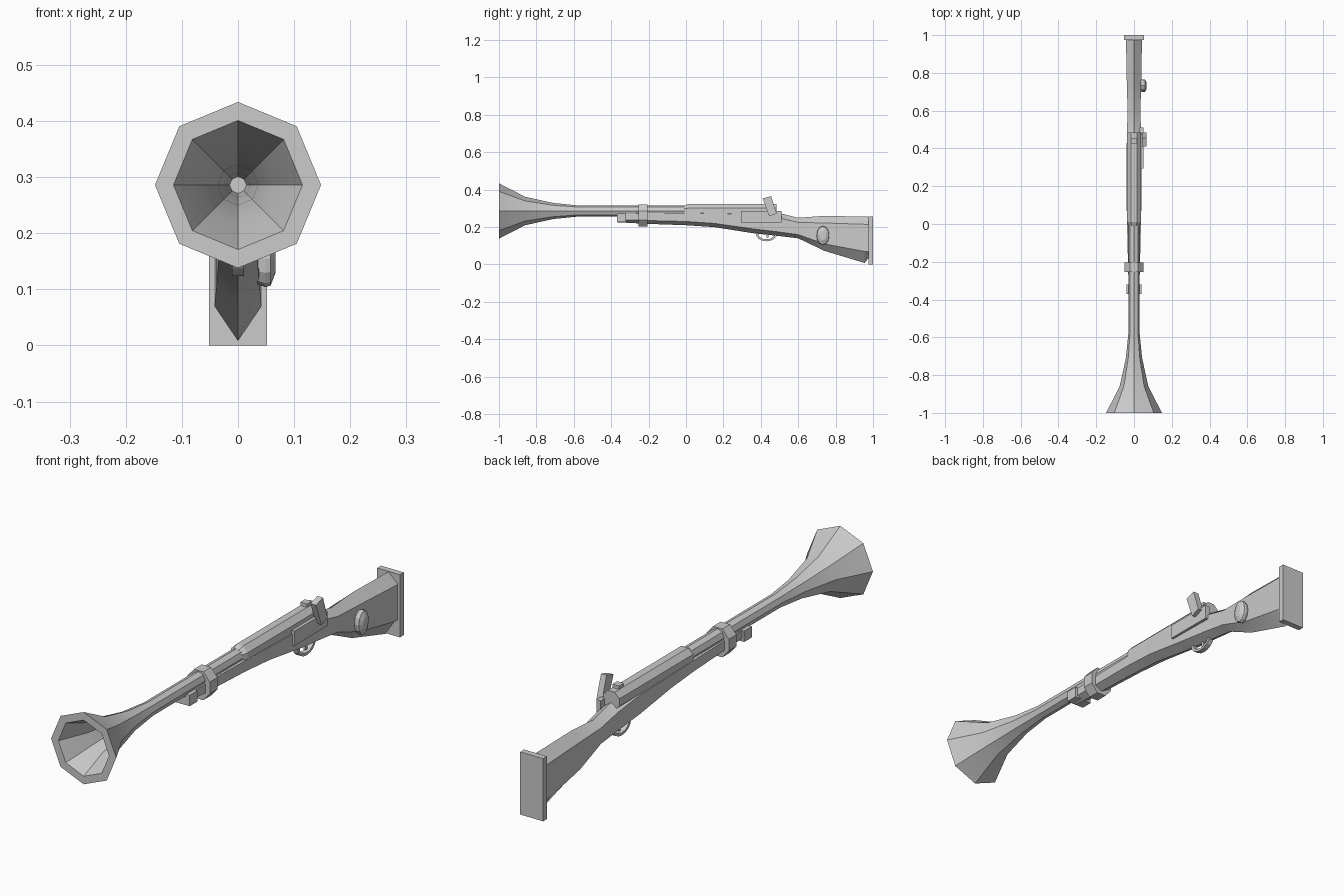
import bpy, bmesh, math

if "Cube" in bpy.data.objects:
    bpy.data.objects.remove(bpy.data.objects["Cube"])

grey = bpy.data.materials.new("plain grey")
grey.diffuse_color = (0.6, 0.6, 0.6, 1)
grey.use_nodes = True
grey.node_tree.nodes["Principled BSDF"].inputs["Base Color"].default_value = grey.diffuse_color
AXIS = 0.286  # height of the barrel axis


def finish(bm, name, smooth=None):
    bmesh.ops.recalc_face_normals(bm, faces=bm.faces)
    me = bpy.data.meshes.new(name)
    bm.to_mesh(me)
    bm.free()
    me.materials.append(grey)
    ob = bpy.data.objects.new(name, me)
    bpy.context.collection.objects.link(ob)
    if smooth:
        bpy.ops.object.select_all(action='DESELECT')
        ob.select_set(True)
        bpy.context.view_layer.objects.active = ob
        bpy.ops.object.shade_smooth_by_angle(angle=math.radians(smooth))
    return ob


def loft(name, rings, caps=True, closed=False, smooth=None):
    """Skin a list of equal-length point rings."""
    bm = bmesh.new()
    vs = [[bm.verts.new(p) for p in r] for r in rings]
    n = len(vs[0])
    pairs = list(zip(vs, vs[1:])) + ([(vs[-1], vs[0])] if closed else [])
    for a, b in pairs:
        for i in range(n):
            j = (i + 1) % n
            bm.faces.new((a[i], a[j], b[j], b[i]))
    if caps and not closed:
        bm.faces.new(vs[0])
        bm.faces.new(vs[-1])
    return finish(bm, name, smooth)


def octagon(y, r, turn=0.0, z=AXIS, rz=None):
    rz = rz or r
    return [(r * math.cos(math.radians(turn + 45 * k)), y,
             z + rz * math.sin(math.radians(turn + 45 * k))) for k in range(8)]


def box(name, x0, x1, y0, y1, z0, z1):
    return loft(name, [[(x0, y, z0), (x1, y, z0), (x1, y, z1), (x0, y, z1)] for y in (y0, y1)])


# Flared barrel: outside from breech to muzzle, then back down inside the bell
profile = [(0.05, 0.03), (-0.58, 0.03), (-0.71, 0.043), (-0.86, 0.076), (-1.0, 0.148),
           (-1.0, 0.115), (-0.88, 0.066), (-0.74, 0.036), (-0.6, 0.022), (-0.5, 0.015)]
loft("barrel", [octagon(y, r) for y, r in profile], smooth=30)

# Thicker breech with a flat on top
loft("breech", [octagon(y, r, 22.5) for y, r in ((-0.01, 0.03), (0.01, 0.04), (0.485, 0.04))])
box("rear_sight", -0.015, 0.015, 0.425, 0.455, 0.315, 0.337)

# Stock: y, ridge z, upper side z, lower side z, keel z, half width
stock = [(-0.37, 0.275, 0.27, 0.24, 0.226, 0.028),
         (-0.2, 0.28, 0.275, 0.235, 0.217, 0.032),
         (0.0, 0.28, 0.275, 0.23, 0.21, 0.037),
         (0.15, 0.28, 0.273, 0.22, 0.2, 0.04),
         (0.36, 0.28, 0.268, 0.19, 0.167, 0.04),
         (0.49, 0.277, 0.25, 0.175, 0.153, 0.037),
         (0.6, 0.25, 0.225, 0.16, 0.14, 0.034),
         (0.74, 0.26, 0.222, 0.11, 0.073, 0.038),
         (0.955, 0.256, 0.215, 0.07, 0.008, 0.042),
         (0.98, 0.255, 0.215, 0.07, 0.04, 0.042)]
loft("stock", [[(0, y, t), (w, y, u), (w, y, l), (0, y, b), (-w, y, l), (-w, y, u)]
               for y, t, u, l, b, w in stock], smooth=30)
box("butt_plate", -0.052, 0.052, 0.975, 1.0, 0.0, 0.257)

# Barrel band and the fore-end clasp
loft("barrel_band", [octagon(y, 0.055, 22.5, 0.262, 0.063) for y in (-0.255, -0.205)])
box("fore_end_clasp", -0.04, 0.04, -0.37, -0.32, 0.228, 0.273)

# Lock plate and leaning hammer on the right side
box("lock_plate", 0.03, 0.05, 0.295, 0.51, 0.225, 0.285)
side = [(0.41, 0.352), (0.455, 0.366), (0.485, 0.272), (0.445, 0.258)]
loft("hammer", [[(x, y, z) for y, z in side] for x in (0.042, 0.067)])

# Oval boss on the butt
loft("oval_boss", [[(x, 0.732 + s * 0.034 * math.cos(a), 0.155 + s * 0.051 * math.sin(a))
                    for a in [math.tau * k / 12 for k in range(12)]]
                   for x, s in ((0.03, 0.85), (0.048, 1.0), (0.058, 0.95), (0.067, 0.5))])

# Trigger guard: half loop below the lock, plus the trigger
guard = []
for k in range(9):
    a = math.pi + math.pi * k / 8
    guard.append([(x, 0.43 + ry * math.cos(a), 0.168 + rz * math.sin(a))
                  for x, ry, rz in ((-0.011, 0.058, 0.044), (0.011, 0.058, 0.044),
                                    (0.011, 0.046, 0.033), (-0.011, 0.046, 0.033))])
loft("trigger_guard", guard)
box("trigger", -0.005, 0.005, 0.43, 0.442, 0.143, 0.175)
